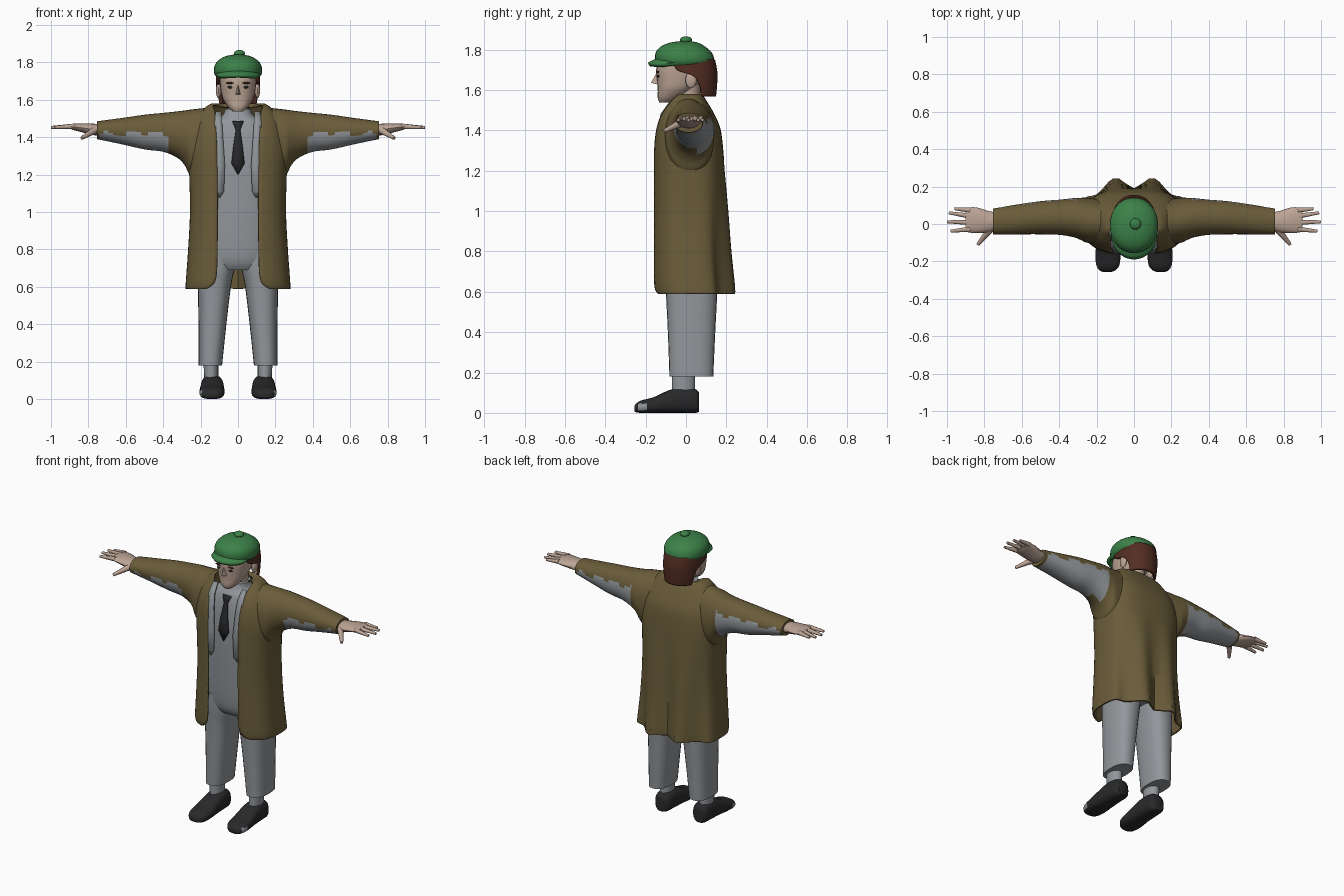
import bpy, bmesh, math
from mathutils import Vector, Matrix

if "Cube" in bpy.data.objects:
    bpy.data.objects.remove(bpy.data.objects["Cube"])


def material(name, rgb):
    m = bpy.data.materials.new(name)
    m.diffuse_color = (*rgb, 1)
    m.use_nodes = True
    m.node_tree.nodes["Principled BSDF"].inputs["Base Color"].default_value = m.diffuse_color
    return m


GREY = material("grey_cloth", (0.29, 0.31, 0.33))
COAT = material("olive_brown", (0.145, 0.108, 0.042))
GREEN = material("cap_green", (0.045, 0.22, 0.065))
HAIR = material("hair_brown", (0.085, 0.026, 0.016))
SKIN = material("skin", (0.50, 0.37, 0.30))
BLACK = material("black", (0.022, 0.022, 0.024))


def finish(name, bm, mats, thick=0):
    bmesh.ops.recalc_face_normals(bm, faces=bm.faces)
    me = bpy.data.meshes.new(name)
    bm.to_mesh(me)
    bm.free()
    for m in mats:
        me.materials.append(m)
    ob = bpy.data.objects.new(name, me)
    bpy.context.collection.objects.link(ob)
    if thick:
        mod = ob.modifiers.new("thickness", 'SOLIDIFY')
        mod.thickness, mod.offset = thick, 0
    return ob


def refine(rings, sub):
    """Smoothly interpolated extra rings between the given ones."""
    out = []
    for i in range(len(rings) - 1):
        p0, p1 = rings[max(i - 1, 0)], rings[i]
        p2, p3 = rings[i + 1], rings[min(i + 2, len(rings) - 1)]
        for k in range(sub):
            t = k / sub
            out.append([0.5 * (2 * b + (c - a) * t + (2 * a - 5 * b + 4 * c - d) * t * t
                        + (3 * b - a - 3 * c + d) * t ** 3)
                        for a, b, c, d in zip(p0, p1, p2, p3)])
    return out + [list(rings[-1])]


def spow(v, e):
    return math.copysign(abs(v) ** e, v)


def loft(name, axis, rings, mats, n=2.0, seg=24, sub=4, side=1, thick=0, warp=None, rule=None):
    """Rings: position, low/high of both cross axes, optional opening half angle."""
    bm = bmesh.new()
    is_open = len(rings[0]) > 5
    rows = []
    for r in refine(rings, sub):
        p, a0, a1, b0, b1 = r[:5]
        t0 = r[5] if is_open else 0
        row = []
        for j in range(seg + (1 if is_open else 0)):
            t = t0 + (2 * math.pi - 2 * t0) * j / seg
            a = (a0 + a1) / 2 + (a1 - a0) / 2 * spow(math.sin(t), 2 / n)
            b = (b0 + b1) / 2 - (b1 - b0) / 2 * spow(math.cos(t), 2 / n)
            v = {'x': (p, a, b), 'y': (a, p, b), 'z': (a, b, p)}[axis]
            if warp:
                v = warp(*v)
            row.append(bm.verts.new((v[0] * side, v[1], v[2])))
        rows.append(row)
    for lo, hi in zip(rows, rows[1:]):
        for j in range(seg):
            k = (j + 1) % len(lo)
            f = bm.faces.new((lo[j], lo[k], hi[k], hi[j]))
            if rule:
                c = f.calc_center_median()
                f.material_index = rule(c.x * side, c.y, c.z)
    if not is_open:
        bm.faces.new(rows[0])
        bm.faces.new(rows[-1])
    return finish(name, bm, mats, thick)


def ball(name, loc, size, mat):
    bm = bmesh.new()
    bmesh.ops.create_uvsphere(bm, u_segments=16, v_segments=10, radius=1,
                              matrix=Matrix.Translation(loc) @ Matrix.Diagonal((*size, 1)))
    return finish(name, bm, [mat])


def finger(name, a, b, r1, r2, side):
    a, b = Vector(a), Vector(b)
    a.x *= side
    b.x *= side
    d = b - a
    bm = bmesh.new()
    m = Matrix.Translation((a + b) / 2) @ d.to_track_quat('Z', 'Y').to_matrix().to_4x4()
    bmesh.ops.create_cone(bm, cap_ends=True, segments=10, radius1=r1, radius2=r2,
                          depth=d.length, matrix=m)
    return finish(name, bm, [SKIN])


def strip(name, rows, mat, thick):
    """Flat band through (z, x left, x right, y) rows."""
    bm = bmesh.new()
    prev = None
    for z, x0, x1, y in rows:
        cur = [bm.verts.new((x0, y, z)), bm.verts.new((x1, y, z))]
        if prev:
            bm.faces.new((prev[0], prev[1], cur[1], cur[0]))
        prev = cur
    return finish(name, bm, [mat], thick)


# Suit body with soft collar, and tie
loft("suit_body", 'z', [(.69, -.16, .16, -.09, .13), (.76, -.2, .2, -.12, .15),
     (1.0, -.21, .21, -.135, .15), (1.25, -.2, .2, -.14, .15), (1.4, -.2, .2, -.125, .14),
     (1.48, -.15, .15, -.105, .1), (1.515, -.085, .085, -.085, .08),
     (1.55, -.07, .07, -.07, .075)], [GREY], n=2.4, seg=32)
strip("tie", [(1.2, -.002, .002, -.148), (1.26, -.035, .035, -.149), (1.35, -.025, .025, -.143),
      (1.44, -.012, .012, -.126), (1.46, -.02, .02, -.121), (1.485, -.03, .03, -.112)], BLACK, .009)

# Coat: open shell with hem folds at the back
coat_rows = [(.59, .275, -.15, .215, .17), (.61, .275, -.157, .215, .135),
             (.66, .272, -.16, .213, .115), (.8, .262, -.16, .205, .11),
             (1.0, .252, -.16, .198, .108), (1.2, .256, -.16, .187, .11),
             (1.32, .26, -.158, .178, .112), (1.41, .246, -.148, .165, .115),
             (1.48, .222, -.125, .135, .12), (1.54, .185, -.085, .1, .125),
             (1.575, .14, -.06, .075, .128), (1.56, .085, -.03, .06, .08)]


def folds(x, y, z):
    k = max(0, (1.25 - z) / .65) * min(1, max(0, (y - .05) / .1))
    return x, y + .03 * k * math.cos(10 * math.pi * (abs(x) - .1)), z


loft("coat", 'z', [(z, -a, a, f, b, math.asin((e / a) ** 1.4)) for z, a, f, b, e in coat_rows],
     [COAT], n=2.8, seg=56, thick=.01, warp=folds)


# Worn sleeve: underside and rear show the suit
def worn(x, y, z):
    jag = .012 * math.sin(x * 47) + .006 * math.sin(x * 110)
    start = .37 if y < .05 else .31
    return 1 if start < x < .73 and z < 1.42 + jag + .5 * max(0, y - .05) else 0


for s, tag in ((1, "left"), (-1, "right")):
    loft(tag + "_sleeve", 'x', [(.16, -.11, .13, 1.15, 1.558), (.25, -.1, .14, 1.19, 1.548),
         (.285, -.085, .14, 1.25, 1.543), (.325, -.07, .138, 1.29, 1.538),
         (.4, -.058, .13, 1.322, 1.53), (.5, -.055, .122, 1.335, 1.52),
         (.62, -.055, .105, 1.362, 1.503), (.755, -.055, .082, 1.39, 1.485)],
         [COAT, GREY], n=2.1, seg=36, sub=6, side=s, rule=worn)
    # Suit lapel
    strip(tag + "_lapel", [(1.08, s * .095, s * .115, -.138), (1.11, s * .075, s * .125, -.147),
          (1.25, s * .07, s * .125, -.15), (1.4, s * .08, s * .125, -.138),
          (1.48, s * .085, s * .125, -.12), (1.535, s * .09, s * .12, -.08)], GREY, .012)
    # Hand
    loft(tag + "_palm", 'x', [(.73, -.03, .06, 1.41, 1.468), (.78, -.045, .07, 1.412, 1.473),
         (.84, -.048, .088, 1.428, 1.474), (.885, -.045, .088, 1.44, 1.472),
         (.9, -.035, .078, 1.448, 1.467)], [SKIN], seg=16, side=s)
    for i, (y0, y1, tip) in enumerate(((.073, .082, .96), (.042, .06, .99),
                                       (.008, .012, 1.0), (-.028, -.038, .98))):
        finger(f"{tag}_finger_{i + 1}", (.875, y0, 1.458), (tip, y1, 1.452), .015, .008, s)
    finger(tag + "_thumb", (.77, -.03, 1.435), (.835, -.11, 1.395), .02, .009, s)
    # Trouser leg, sock and shoe
    loft(tag + "_trouser_leg", 'z', [(.18, .085, .21, -.082, .135), (.4, .062, .211, -.09, .145),
         (.6, .038, .214, -.1, .155), (.7, .018, .21, -.108, .155), (.8, .01, .2, -.11, .15)],
         [GREY], n=2.5, side=s)
    loft(tag + "_sock", 'z', [(.08, .105, .18, -.07, .045), (.22, .105, .185, -.07, .045)],
         [GREY], seg=16, side=s)
    loft(tag + "_shoe", 'y', [(.065, .105, .175, .005, .1), (.045, .085, .19, 0, .118),
         (-.02, .078, .197, 0, .127), (-.09, .075, .2, 0, .11), (-.16, .072, .206, 0, .078),
         (-.22, .078, .202, 0, .062), (-.248, .1, .185, .003, .045), (-.256, .12, .165, .01, .03)],
         [BLACK, GREY], n=2.7, side=s,
         rule=lambda x, y, z: 1 if -.235 < y < -.185 and .012 < z < .045 and x > .19 else 0)
    # Ear, eye, brow
    ball(tag + "_ear", (s * .104, .025, 1.65), (.014, .028, .042), SKIN)
    ball(tag + "_eye", (s * .04, -.137, 1.668), (.017, .007, .007), BLACK)
    ball(tag + "_brow", (s * .042, -.14, 1.69), (.024, .008, .005), HAIR)

# Head, neck, nose
loft("neck", 'z', [(1.46, -.055, .055, -.045, .065), (1.63, -.055, .055, -.045, .07)], [SKIN])
loft("face", 'z', [(1.538, -.028, .028, -.132, -.075), (1.56, -.052, .052, -.14, -.03),
     (1.6, -.079, .079, -.14, .03), (1.64, -.091, .091, -.143, .07),
     (1.7, -.098, .098, -.148, .09), (1.76, -.098, .098, -.135, .09)], [SKIN], n=2.3)
bm = bmesh.new()
bridge, tip, left, right = [bm.verts.new(c) for c in
                            ((0, -.142, 1.692), (0, -.174, 1.635), (.018, -.13, 1.625), (-.018, -.13, 1.625))]
for tri in ((bridge, tip, left), (bridge, right, tip), (tip, right, left), (bridge, left, right)):
    bm.faces.new(tri)
finish("nose", bm, [SKIN])

# Hair wrapping the back of the head
loft("hair", 'z', [(1.57, -.1, .1, -.12, .14, 2.05), (1.62, -.107, .107, -.13, .145, 2.0),
     (1.67, -.109, .109, -.135, .147, 1.75), (1.7, -.109, .109, -.135, .145, 1.25),
     (1.75, -.108, .108, -.135, .135, 1.15)], [HAIR], n=2.2, seg=32, thick=.018)

# Cap, visor, pompom
loft("cap", 'z', [(1.72, -.114, .114, -.135, .12), (1.745, -.128, .128, -.152, .14),
     (1.785, -.124, .124, -.15, .128), (1.815, -.1, .1, -.125, .095),
     (1.835, -.06, .06, -.078, .058), (1.843, -.012, .012, -.02, .01)], [GREEN], n=2.1, seg=32)
bm = bmesh.new()
rows = []
for i in range(17):
    u = -1 + i / 8
    c = math.sqrt(max(0, 1 - u * u))
    rows.append([bm.verts.new((.118 * u, -.05 - .075 * c - .06 * c * v, 1.757 - .03 * v * c - .028 * u * u))
                 for v in (0, .33, .67, 1)])
for p, q in zip(rows, rows[1:]):
    for j in range(3):
        bm.faces.new((p[j], p[j + 1], q[j + 1], q[j]))
finish("cap_visor", bm, [GREEN], .02)
ball("cap_pompom", (.008, 0, 1.848), (.03, .03, .018), GREEN)

# Smooth shading with crisp edges
bpy.ops.object.select_all(action='SELECT')
bpy.context.view_layer.objects.active = bpy.context.selected_objects[0]
bpy.ops.object.shade_smooth_by_angle(angle=math.radians(40))
